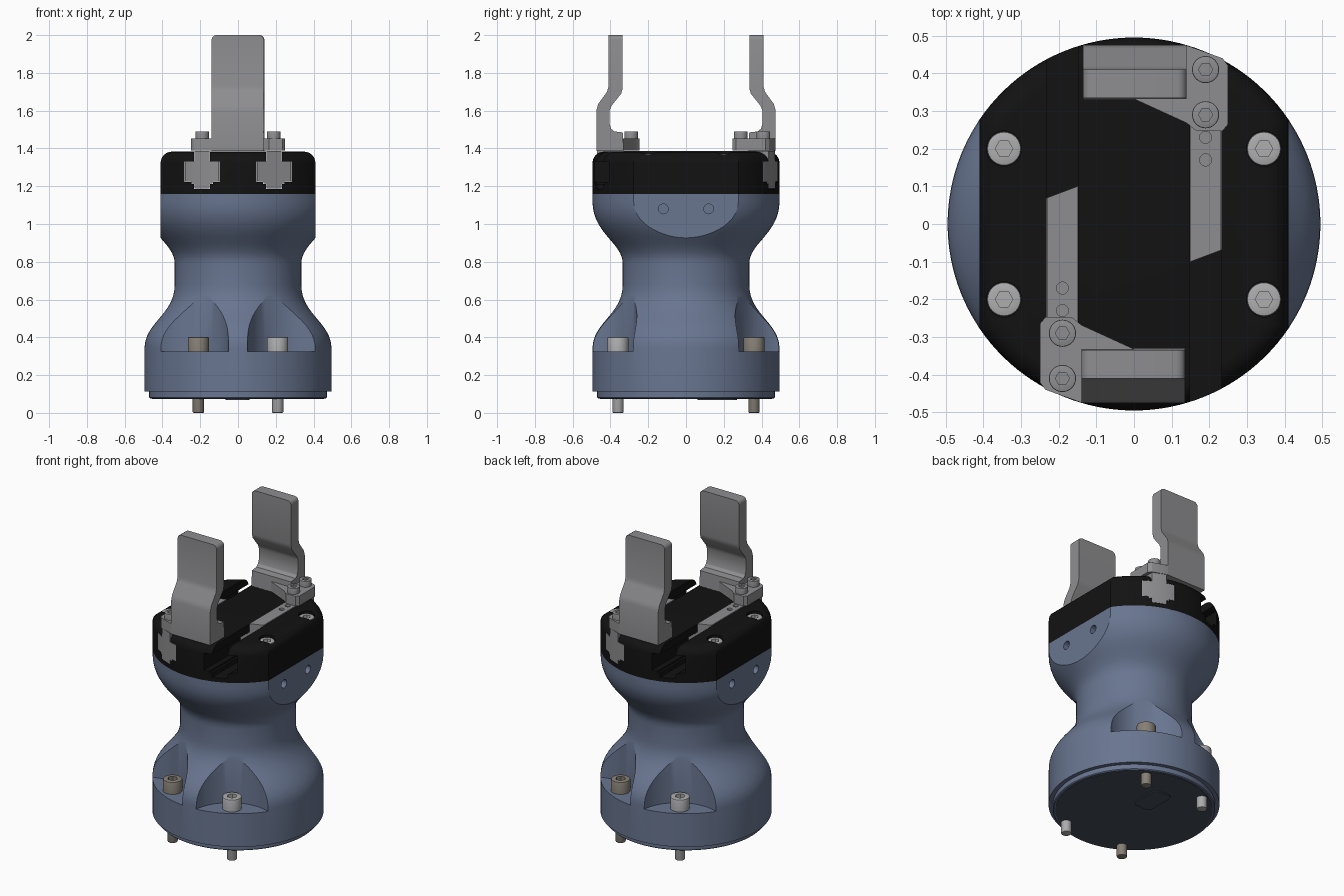
import bpy, bmesh, math
from mathutils import Vector
from mathutils.geometry import interpolate_bezier

if "Cube" in bpy.data.objects:
    bpy.data.objects.remove(bpy.data.objects["Cube"])


def material(name, c):
    m = bpy.data.materials.new(name)
    m.diffuse_color = (*c, 1)
    m.use_nodes = True
    m.node_tree.nodes["Principled BSDF"].inputs["Base Color"].default_value = m.diffuse_color
    return m


BLUE = material("blue_grey", (0.14, 0.18, 0.28))
BLACK = material("black", (0.006, 0.006, 0.006))
STEEL = material("steel", (0.27, 0.27, 0.28))
LIGHT = material("light_steel", (0.42, 0.42, 0.43))
TAN = material("tan_steel", (0.24, 0.215, 0.18))
DARK = material("dark_base", (0.06, 0.075, 0.10))


def finish(bm, name, mat=None):
    bmesh.ops.recalc_face_normals(bm, faces=bm.faces)
    me = bpy.data.meshes.new(name)
    bm.to_mesh(me)
    bm.free()
    ob = bpy.data.objects.new(name, me)
    bpy.context.collection.objects.link(ob)
    if mat:
        me.materials.append(mat)
    return ob


def prism(name, pts, axis, a, b, mat=None, pick=None, bevel=0.0, seg=4):
    """Extrude a 2D outline along an axis; bevel the edges that pick() accepts."""
    put = {"x": lambda u, v, t: (t, u, v), "y": lambda u, v, t: (u, t, v),
           "z": lambda u, v, t: (u, v, t)}[axis]
    bm = bmesh.new()
    lo, hi = [[bm.verts.new(put(u, v, t)) for u, v in pts] for t in (a, b)]
    n = len(pts)
    bm.faces.new(lo)
    bm.faces.new(hi)
    for i in range(n):
        j = (i + 1) % n
        bm.faces.new((lo[i], lo[j], hi[j], hi[i]))
    bmesh.ops.recalc_face_normals(bm, faces=bm.faces)
    if pick:
        edges = [e for e in bm.edges if pick(e.verts[0].co, e.verts[1].co)]
        bmesh.ops.bevel(bm, geom=edges, offset=bevel, segments=seg, profile=0.5, affect="EDGES")
    return finish(bm, name, mat)


def circle(x, y, r, n=32):
    return [(x + r * math.cos(2 * math.pi * i / n), y + r * math.sin(2 * math.pi * i / n))
            for i in range(n)]


def rect(x0, x1, y0, y1):
    return [(x0, y0), (x1, y0), (x1, y1), (x0, y1)]


def lathe(name, prof, mat, n=96):
    bm = bmesh.new()
    rings = [[bm.verts.new((x, y, z)) for x, y in circle(0, 0, r, n)] for r, z in prof]
    for p, q in zip(rings, rings[1:]):
        for i in range(n):
            j = (i + 1) % n
            bm.faces.new((p[i], p[j], q[j], q[i]))
    bm.faces.new(rings[0])
    bm.faces.new(rings[-1])
    return finish(bm, name, mat)


def boolean(ob, cutter, op="DIFFERENCE"):
    m = ob.modifiers.new("cut", "BOOLEAN")
    m.operation, m.object, m.solver = op, cutter, "EXACT"
    bpy.context.view_layer.objects.active = ob
    bpy.ops.object.modifier_apply(modifier=m.name)
    bpy.data.objects.remove(cutter, do_unlink=True)


def half_turn(ob, name):
    c = ob.copy()
    c.data = ob.data.copy()
    c.name = name
    c.rotation_euler.z = math.pi
    bpy.context.collection.objects.link(c)


def screw(name, x, y, r, z0, z1, mat):
    edge = lambda p, q: p.z > z1 - 1e-4 and q.z > z1 - 1e-4
    ob = prism(name, circle(x, y, r), "z", z0, z1, mat, edge, r * 0.1, 2)
    boolean(ob, prism("socket", circle(x, y, r * 0.52, 6), "z", z0 + (z1 - z0) * 0.4, z1 + 0.1))
    return ob


# Waisted body with side flats, screw pockets and side holes
def bez(*p):
    return [(v.x, v.y) for v in interpolate_bezier(*[Vector(q) for q in p], 16)]


profile = [(0.465, 0.077), (0.47, 0.082), (0.47, 0.112), (0.495, 0.112)]
profile += bez((0.495, 0.34), (0.495, 0.48), (0.335, 0.52), (0.335, 0.68))
profile += bez((0.335, 0.79), (0.335, 0.90), (0.495, 0.95), (0.495, 1.12))
profile += [(0.495, 1.16)]
body = lathe("body", profile, BLUE)
for s in (1, -1):
    boolean(body, prism("flat", rect(*sorted((s * 0.41, s * 0.7)), -0.7, 0.7), "z", 0.8, 1.3))
    for y in (-0.12, 0.12):
        boolean(body, prism("hole", circle(y, 1.08, 0.026, 24), "x", s * 0.35, s * 0.5))
    for t in (1, -1):
        px, py = s * 0.607 * 0.51, t * 0.607 * 0.86
        boolean(body, prism("pocket", circle(px, py, 0.262, 64), "z", 0.325, 0.78))

# Underside plate and connector
prism("base_plate", circle(0, 0, 0.455, 96), "z", 0.074, 0.09, DARK)
prism("connector", rect(-0.065, 0.06, 0.06, 0.27), "z", 0.068, 0.08, DARK,
      lambda p, q: abs(p.z - q.z) > 0.005, 0.03)

# Mounting screws in the pockets
for i, (x, y) in enumerate([(-0.21, -0.36), (0.21, -0.36), (0.21, 0.36), (-0.21, 0.36)]):
    mat = LIGHT if i % 2 else TAN
    screw(f"base_screw_head_{i}", x, y, 0.056, 0.322, 0.402, mat)
    prism(f"base_screw_shank_{i}", circle(x, y, 0.03), "z", 0, 0.33, mat,
          lambda p, q: p.z < 1e-4 and q.z < 1e-4, 0.005, 2)


# Cross-shaped slider outline, also used to cut the slots
def cross(c, g=0.0, top=1.387):
    half = [(0.04 + g, top), (0.04 + g, 1.33 + g), (0.09 + g, 1.33 + g), (0.09 + g, 1.225 - g),
            (0.055 + g, 1.225 - g), (0.055 + g, 1.215 - g), (0.04 + g, 1.215 - g),
            (0.04 + g, 1.188 - g)]
    return [(c + u, v) for u, v in half] + [(c - u, v) for u, v in reversed(half)]


# Black cap
a0 = math.acos(0.41 / 0.495)
arc = [a0 + (math.pi - 2 * a0) * i / 40 for i in range(41)]
outline = [(0.495 * math.cos(a + k), 0.495 * math.sin(a + k)) for k in (0, math.pi) for a in arc]
cap = prism("cap", outline, "z", 1.16, 1.383, BLACK,
            lambda p, q: p.z > 1.38 and q.z > 1.38, 0.06, 6)
for c in (-0.19, 0.19):
    boolean(cap, prism("slot", cross(c, 0.002, 1.5), "y", -0.6, 0.6))
for i, (x, y) in enumerate([(sx * 0.345, sy * 0.2) for sx in (-1, 1) for sy in (-1, 1)]):
    boolean(cap, prism("counterbore", circle(x, y, 0.047), "z", 1.325, 1.5))
    screw(f"cap_screw_{i}", x, y, 0.045, 1.31, 1.37, LIGHT)

# Sliders: slanted inner end, outer end trimmed to the round body
slider = prism("front_slider", cross(-0.19), "y", -0.6, 0.085, STEEL)
for v in slider.data.vertices:
    if v.co.y > 0:
        v.co.y += 0.375 * (v.co.x + 0.19)
boolean(slider, prism("trim", circle(0, 0, 0.494, 128), "z", 1.1, 1.5), "INTERSECT")
for y in (-0.23, -0.17):
    boolean(slider, prism("pin_hole", circle(-0.19, y, 0.016, 20), "z", 1.375, 1.45))

# Finger: cranked blade on a bolted foot
blade = [(-0.475, 1.387), (-0.475, 1.60), (-0.465, 1.635), (-0.418, 1.70), (-0.41, 1.73),
         (-0.41, 2), (-0.335, 2), (-0.335, 1.72), (-0.343, 1.69), (-0.395, 1.625),
         (-0.405, 1.60), (-0.405, 1.53), (-0.397, 1.505), (-0.38, 1.49), (-0.335, 1.485),
         (-0.33, 1.387)]
finger = prism("front_finger", blade, "x", -0.14, 0.136, STEEL,
               lambda p, q: min(p.z, q.z) > 1.99 and abs(p.x - q.x) < 1e-4, 0.025)
foot_shape = [(-0.25, -0.265), (-0.235, -0.247), (-0.165, -0.247), (-0.14, -0.268), (0.0, -0.332),
              (0.0, -0.46), (-0.14, -0.474), (-0.235, -0.44), (-0.25, -0.42)]
foot = prism("front_finger_foot", foot_shape, "z", 1.389, 1.452, STEEL)
parts = [slider, finger, foot]
for i, y in enumerate((-0.29, -0.41)):
    parts.append(screw(f"front_finger_screw_{i}", -0.19, y, 0.036, 1.45, 1.49, STEEL))
for p in parts:
    half_turn(p, p.name.replace("front", "back"))

# Smooth the rounded surfaces, keep edges sharp
bpy.ops.object.select_all(action="SELECT")
bpy.ops.object.shade_smooth_by_angle(angle=math.radians(28))
